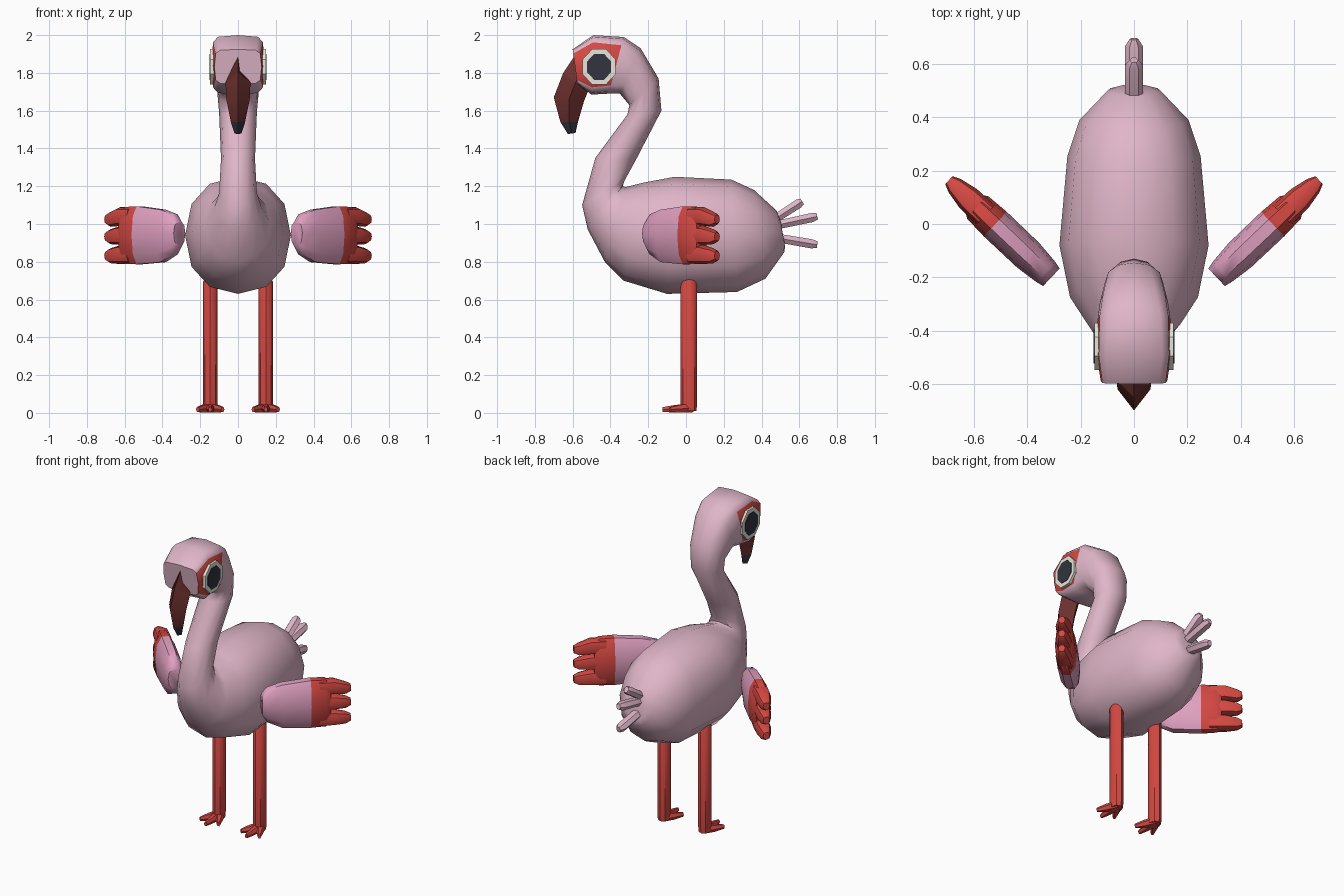
import bpy, bmesh, math
from mathutils import Vector as V

if "Cube" in bpy.data.objects:
    bpy.data.objects.remove(bpy.data.objects["Cube"])


def paint(name, r, g, b):
    m = bpy.data.materials.new(name)
    lin = [((c / 255 + 0.055) / 1.055) ** 2.4 for c in (r, g, b)]
    m.diffuse_color = (*lin, 1)
    m.use_nodes = True
    m.node_tree.nodes["Principled BSDF"].inputs["Base Color"].default_value = m.diffuse_color
    return m


PINK = paint("pale pink", 224, 182, 200)
ROSE = paint("wing pink", 224, 160, 192)
RED = paint("coral red", 212, 72, 66)
MAROON = paint("maroon", 108, 48, 46)
BLACK = paint("charcoal", 50, 52, 62)
WHITE = paint("eye white", 232, 230, 218)


def ring(c, u, v, n, e=1.0, turn=0.0):
    """Closed section around c; e below 1 makes it squarer."""
    pts = []
    for i in range(n):
        a = 2 * math.pi * i / n + turn
        p, q = math.cos(a), math.sin(a)
        p = math.copysign(abs(p) ** e, p) if abs(p) > 1e-6 else 0
        q = math.copysign(abs(q) ** e, q) if abs(q) > 1e-6 else 0
        pts.append(V(c) + V(u) * p + V(v) * q)
    return pts


def loft(name, rings, mats, rule=None, angle=40):
    """Skin a row of sections, cap both ends, colour faces by rule(centre, normal)."""
    bm = bmesh.new()
    rows = [[bm.verts.new(p) for p in r] for r in rings]
    n = len(rows[0])
    for a, b in zip(rows, rows[1:]):
        for i in range(n):
            j = (i + 1) % n
            bm.faces.new((a[i], a[j], b[j], b[i]))
    bm.faces.new(rows[0])
    bm.faces.new(rows[-1])
    bmesh.ops.recalc_face_normals(bm, faces=bm.faces)
    bm.normal_update()
    if rule:
        for f in bm.faces:
            f.material_index = rule(f.calc_center_median(), f.normal)
    me = bpy.data.meshes.new(name)
    bm.to_mesh(me)
    bm.free()
    for m in mats:
        me.materials.append(m)
    ob = bpy.data.objects.new(name, me)
    bpy.context.collection.objects.link(ob)
    bpy.ops.object.select_all(action='DESELECT')
    ob.select_set(True)
    bpy.context.view_layer.objects.active = ob
    bpy.ops.object.shade_smooth_by_angle(angle=math.radians(angle))
    return ob


def profile_rings(rows, n):
    """Rows: upper (y, z), lower (y, z), half width, squareness."""
    out = []
    for yt, zt, yb, zb, w, e in rows:
        c = V((0, (yt + yb) / 2, (zt + zb) / 2))
        out.append(ring(c, (w, 0, 0), V((0, yt, zt)) - c, n, e))
    return out


def tube(name, a, b, radii, mat, n=6, up=(0, 0, 1)):
    """Straight tapered limb; radii are (fraction, half width, half depth)."""
    a, b = V(a), V(b)
    d = (b - a).normalized()
    side = d.cross(V(up)).normalized()
    top = side.cross(d)
    return loft(name, [ring(a.lerp(b, t), side * p, top * q, n)
                       for t, p, q in radii], [mat])


# Body, neck and head in one skin, with red patches on the sides of the face
body = [
    (.50, 1.02, .525, .88, .06, 1), (.48, 1.07, .52, .85, .10, 1),
    (.36, 1.18, .42, .71, .205, .95), (.24, 1.235, .27, .64, .25, .9),
    (-.06, 1.25, -.10, .63, .28, .9), (-.22, 1.22, -.33, .70, .24, .9),
    (-.32, 1.195, -.43, .80, .175, 1), (-.335, 1.20, -.52, .97, .125, 1),
    (-.325, 1.23, -.55, 1.10, .10, 1), (-.265, 1.34, -.48, 1.35, .09, 1),
    (-.13, 1.60, -.31, 1.58, .10, 1), (-.145, 1.77, -.30, 1.63, .11, .9),
    (-.24, 1.93, -.35, 1.69, .128, .7), (-.33, 1.99, -.41, 1.69, .138, .5),
    (-.49, 2.0, -.50, 1.685, .14, .4), (-.60, 1.925, -.575, 1.74, .125, .4),
]
loft("body", profile_rings(body, 12), [PINK, RED],
     lambda c, n: int(c.y < -.38 and c.z > 1.7 and abs(n.x) > .8), 45)

# Ridged, down-curved beak with a dark tip
beak = [
    (-.59, 1.89, -.50, 1.74, .015, 1), (-.65, 1.80, -.52, 1.70, .066, 1),
    (-.70, 1.67, -.54, 1.65, .062, 1), (-.665, 1.54, -.572, 1.54, .038, 1),
    (-.625, 1.476, -.585, 1.482, .018, 1),
]
loft("beak", profile_rings(beak, 4), [MAROON, BLACK],
     lambda c, n: int(c.z < 1.535), 25)

# Tail feathers
for i, (a, b) in enumerate([((0, .46, 1.02), (0, .615, 1.12)),
                            ((0, .46, .99), (0, .695, 1.04)),
                            ((0, .46, .93), (0, .695, .89))]):
    tube(f"tail_feather_{i + 1}", a, b,
         [(0, .034, .026), (.88, .034, .028), (1, .016, .02)], PINK)

# Wing frame: root, direction along the wing, direction across it
ROOT, ALONG, ACROSS = V((.31, -.20, 0)), V((.726, .688, 0)), V((.688, -.726, 0))


def wing_rings(rows, s, n):
    """Rows: distance along, half thickness, centre z, half height."""
    out = []
    for t, th, z, h in rows:
        r = ring(ROOT + ALONG * t + V((0, 0, z)), ACROSS * th, (0, 0, h), n, .85)
        out.append([V((p.x * s, p.y, p.z)) for p in r])
    return out


for side, s in (("right", 1), ("left", -1)):
    # Eye plates
    for part, x, r, mat in (("eye_white", .148, .102, WHITE), ("pupil", .152, .074, BLACK)):
        loft(f"{side}_{part}",
             [ring((s * d, -.46, 1.832), (0, r * .93, 0), (0, 0, r), 8, 1, math.pi / 8)
              for d in (x - .03, x)], [mat])

    # Wing with a red outer half
    wing = [(0, .045, .95, .065), (.03, .052, .945, .11), (.12, .062, .937, .145),
            (.29, .063, .94, .16), (.38, .058, .94, .157), (.41, .04, .94, .13)]
    loft(f"{side}_wing", wing_rings(wing, s, 10), [ROSE, RED],
         lambda c, n: int((V((abs(c.x), c.y, 0)) - ROOT).dot(ALONG) > .29))

    # Three feather tips on each wing
    for i, (z0, z1) in enumerate([(1.04, 1.025), (.94, .933), (.838, .832)]):
        tip = [(.34, .05, z0, .05), (.43, .048, z0, .05),
               (.50, .034, z1, .04), (.53, .02, z1, .024)]
        loft(f"{side}_wing_tip_{i + 1}", wing_rings(tip, s, 8), [RED])

    # Leg
    x = .147 * s
    tube(f"{side}_leg", (x, .015, .01), (x, .015, .73),
         [(0, .036, .04), (.05, .038, .044), (.95, .038, .044), (1, .018, .02)],
         RED, 8, (0, 1, 0))

    # Toes
    for i, (dx, y) in enumerate([(-.066, -.085), (0, -.125), (.066, -.085)]):
        tube(f"{side}_toe_{i + 1}", (x, .03, .026), (x + dx, y, .018),
             [(0, .028, .026), (.55, .022, .024), (1, .011, .014)], RED)
